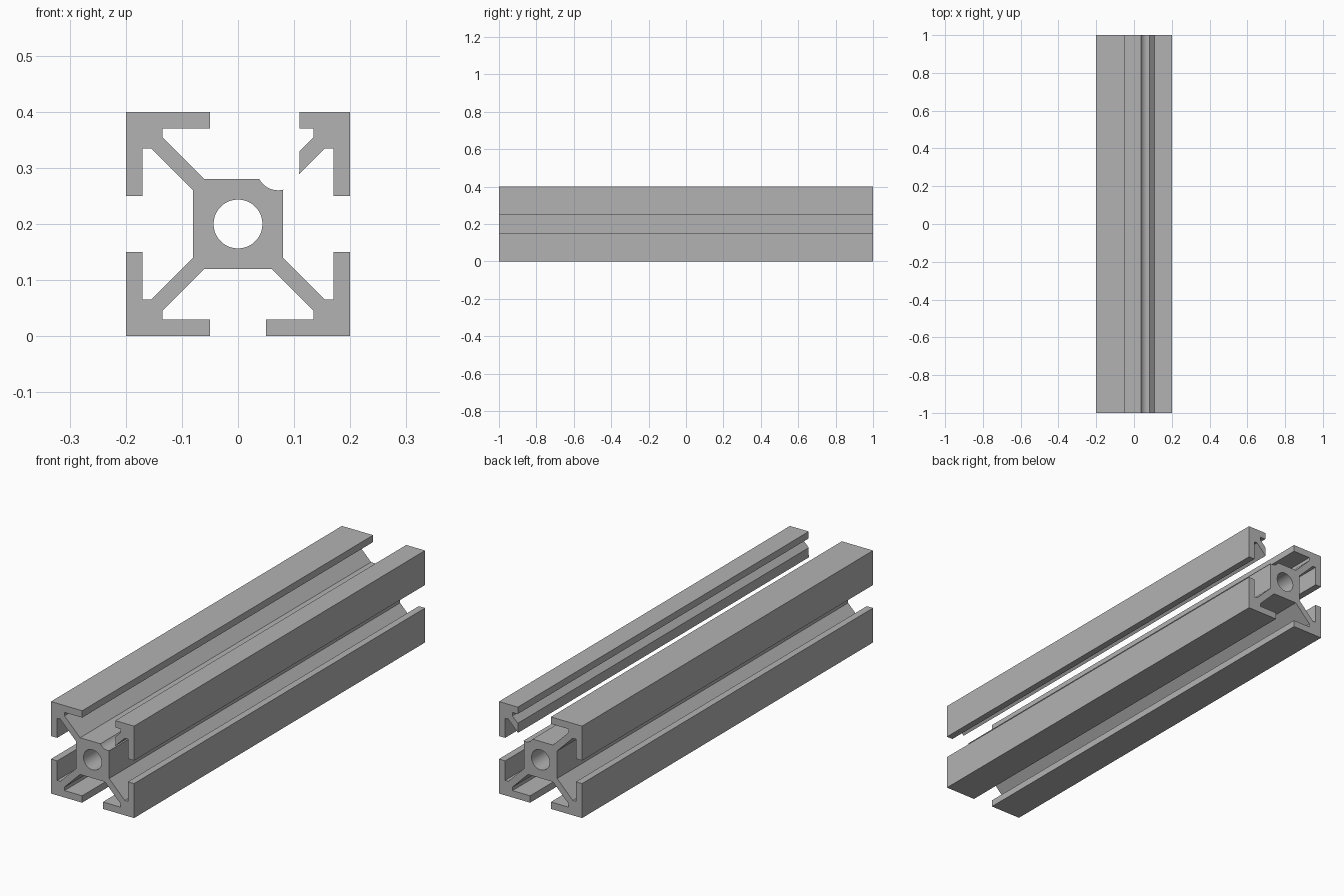
import bpy, bmesh, math

cube = bpy.data.objects.get("Cube")
if cube:
    bpy.data.objects.remove(cube, do_unlink=True)

LENGTH = 2.0
CENTRE_Z = 0.2

aluminium = bpy.data.materials.new("grey aluminium")
aluminium.use_nodes = True
grey = (0.45, 0.45, 0.45, 1)
aluminium.diffuse_color = grey
aluminium.node_tree.nodes["Principled BSDF"].inputs["Base Color"].default_value = grey


def extrusion(name, outline, length):
    """Closed prism along y from an (x, z) outline."""
    bm = bmesh.new()
    face = bm.faces.new([bm.verts.new((x, -length / 2, z)) for x, z in outline])
    side = bmesh.ops.extrude_face_region(bm, geom=[face])["geom"]
    moved = [v for v in side if isinstance(v, bmesh.types.BMVert)]
    bmesh.ops.translate(bm, verts=moved, vec=(0, length, 0))
    bmesh.ops.recalc_face_normals(bm, faces=bm.faces)
    mesh = bpy.data.meshes.new(name)
    bm.to_mesh(mesh)
    bm.free()
    mesh.materials.append(aluminium)
    obj = bpy.data.objects.new(name, mesh)
    bpy.context.collection.objects.link(obj)
    return obj


def arc(cx, cz, r, start, end, steps):
    angles = [math.radians(start + (end - start) * i / steps) for i in range(steps + 1)]
    return [(cx + r * math.cos(a), cz + r * math.sin(a)) for a in angles]


# Half a corner arm: core, strut, lip and outer corner, mirrored across the diagonal
half = [(0.08, 0.06), (0.155, 0.135), (0.17, 0.135), (0.17, 0.05), (0.2, 0.05)]
corner = half + [(0.2, 0.2)] + [(z, x) for x, z in reversed(half)]

# Four corners turned about the centre
outline = []
for turn in range(4):
    c, s = round(math.cos(turn * math.pi / 2)), round(math.sin(turn * math.pi / 2))
    outline += [(x * c - z * s, x * s + z * c + CENTRE_Z) for x, z in corner]
rail = extrusion("slotted_rail", outline, LENGTH)

# Centre bore, and the round-bottomed channel that severs one corner
bore = extrusion("bore_cutter", arc(0, CENTRE_Z, 0.0435, 0, 360, 48)[:-1], LENGTH + 0.2)
channel = extrusion("channel_cutter",
                    arc(0.0715, 0.298, 0.038, 180, 360, 24) + [(0.1095, 0.5), (0.0335, 0.5)],
                    LENGTH + 0.2)

bpy.ops.object.select_all(action="DESELECT")
bpy.context.view_layer.objects.active = rail
rail.select_set(True)
for cutter in (bore, channel):
    cutter.hide_render = True
    cut = rail.modifiers.new(cutter.name, "BOOLEAN")
    cut.operation = "DIFFERENCE"
    cut.solver = "EXACT"
    cut.object = cutter
    bpy.ops.object.modifier_apply(modifier=cut.name)
    bpy.data.objects.remove(cutter, do_unlink=True)

bpy.ops.object.shade_smooth_by_angle(angle=math.radians(30))
